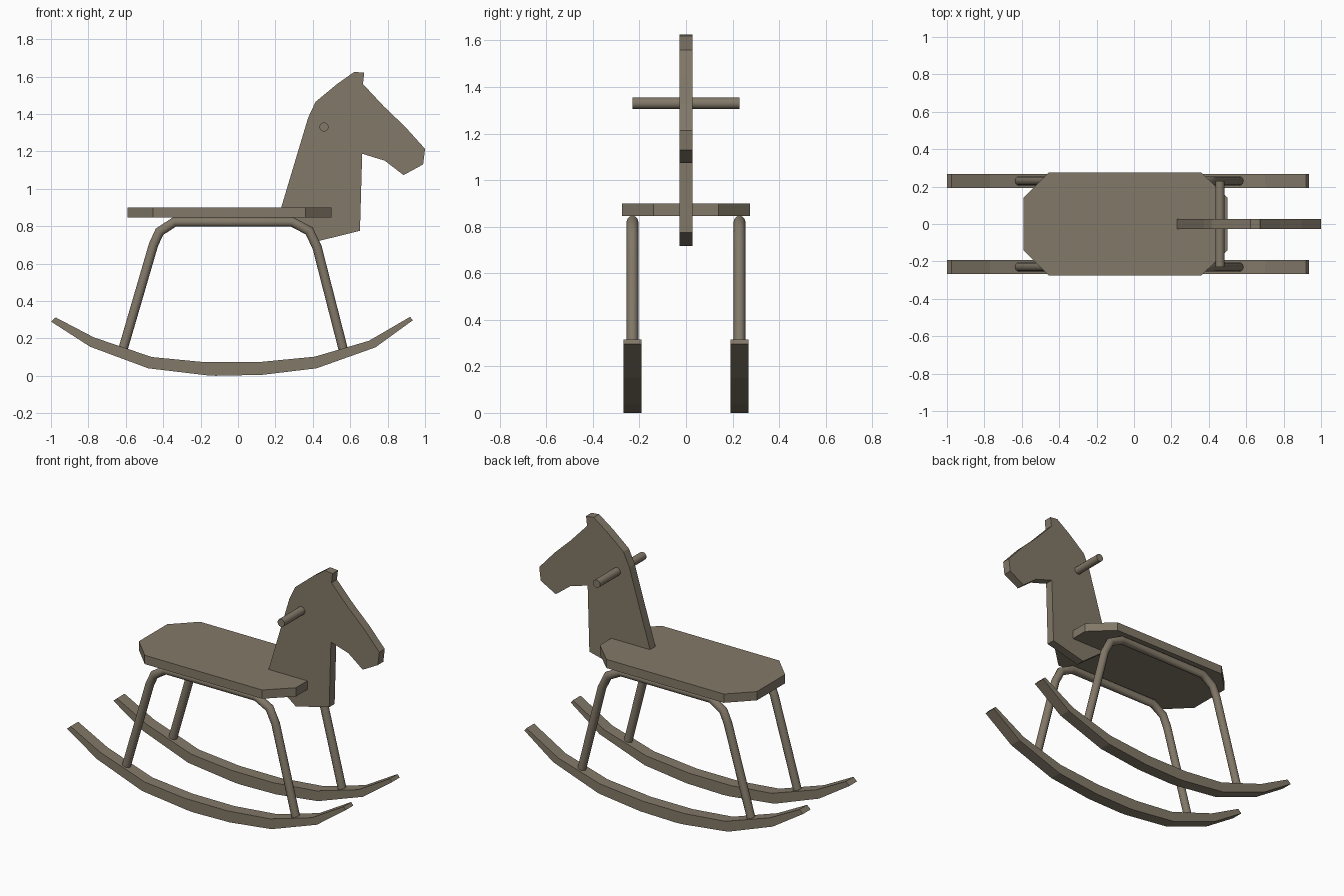
import bpy, bmesh, math
from mathutils import Vector

if "Cube" in bpy.data.objects:
    bpy.data.objects.remove(bpy.data.objects["Cube"])

wood = bpy.data.materials.new("grey brown wood")
wood.diffuse_color = (0.225, 0.19, 0.14, 1)
wood.use_nodes = True
wood.node_tree.nodes["Principled BSDF"].inputs["Base Color"].default_value = wood.diffuse_color


def finish(name, bm, smooth=False):
    bmesh.ops.recalc_face_normals(bm, faces=bm.faces)
    mesh = bpy.data.meshes.new(name)
    bm.to_mesh(mesh)
    bm.free()
    mesh.materials.append(wood)
    obj = bpy.data.objects.new(name, mesh)
    bpy.context.collection.objects.link(obj)
    if smooth:
        bpy.ops.object.select_all(action='DESELECT')
        obj.select_set(True)
        bpy.context.view_layer.objects.active = obj
        bpy.ops.object.shade_smooth_by_angle(angle=math.radians(40))
    return obj


def board(name, points, offset):
    """Extrude a flat outline of 3D points by an offset."""
    bm = bmesh.new()
    face = bm.faces.new([bm.verts.new(p) for p in points])
    out = bmesh.ops.extrude_face_region(bm, geom=[face], use_keep_orig=True)
    verts = [v for v in out["geom"] if isinstance(v, bmesh.types.BMVert)]
    bmesh.ops.translate(bm, verts=verts, vec=offset)
    return finish(name, bm)


def rod(name, path, radius, side, n=12):
    """Sweep a round section along a path; side is perpendicular to it."""
    bm = bmesh.new()
    pts = [Vector(p) for p in path]
    side = Vector(side)
    rings = []
    for i, p in enumerate(pts):
        a = (p - pts[i - 1]).normalized() if i else None
        b = (pts[i + 1] - p).normalized() if i < len(pts) - 1 else None
        a, b = a or b, b or a
        tangent = (a + b).normalized()
        across = tangent.cross(side) / tangent.dot(a)
        rings.append([bm.verts.new(p + radius * (side * math.cos(t) + across * math.sin(t)))
                      for t in (2 * math.pi * k / n for k in range(n))])
    for r, s in zip(rings, rings[1:]):
        for k in range(n):
            bm.faces.new((r[k], r[(k + 1) % n], s[(k + 1) % n], s[k]))
    bm.faces.new(rings[0])
    bm.faces.new(rings[-1])
    return finish(name, bm, True)


# Seat: board with clipped corners
half = [(-0.59, 0.14), (-0.455, 0.275), (0.36, 0.275), (0.50, 0.14)]
outline = half + [(x, -y) for x, y in reversed(half)]
board("seat", [(x, y, 0.845) for x, y in outline], (0, 0, 0.055))

# Head and neck: flat cut-out
head = [(0.222, 0.87), (0.42, 0.718), (0.652, 0.775), (0.664, 1.187), (0.785, 1.15),
        (0.885, 1.073), (0.99, 1.13), (1.0, 1.213), (0.895, 1.33), (0.78, 1.44),
        (0.668, 1.56), (0.675, 1.62), (0.622, 1.625), (0.53, 1.56), (0.415, 1.465),
        (0.375, 1.38)]
board("head", [(x, -0.027, z) for x, z in head], (0, 0.054, 0))

# Handle through the head
rod("handle", [(0.46, -0.23, 1.33), (0.46, 0.23, 1.33)], 0.025, (1, 0, 0))

# Rockers and bent leg frames, one per side
rocker = [(-1.0, 0.29), (-0.79, 0.155), (-0.48, 0.04), (-0.17, 0.003), (-0.12, 0.0),
          (0.13, 0.005), (0.42, 0.04), (0.735, 0.152), (0.935, 0.297), (0.92, 0.315),
          (0.70, 0.187), (0.41, 0.102), (0.11, 0.073), (-0.18, 0.073), (-0.46, 0.10),
          (-0.77, 0.205), (-0.975, 0.312)]
legs = [(-0.617, 0.135), (-0.452, 0.70), (-0.42, 0.77), (-0.34, 0.822),
        (0.29, 0.822), (0.38, 0.775), (0.422, 0.69), (0.564, 0.135)]
for label, s in (("near", -1), ("far", 1)):
    board(label + "_rocker", [(x, s * 0.192, z) for x, z in rocker], (0, s * 0.076, 0))
    rod(label + "_leg_frame", [(x, s * 0.23, z) for x, z in legs], 0.025, (0, 1, 0))
